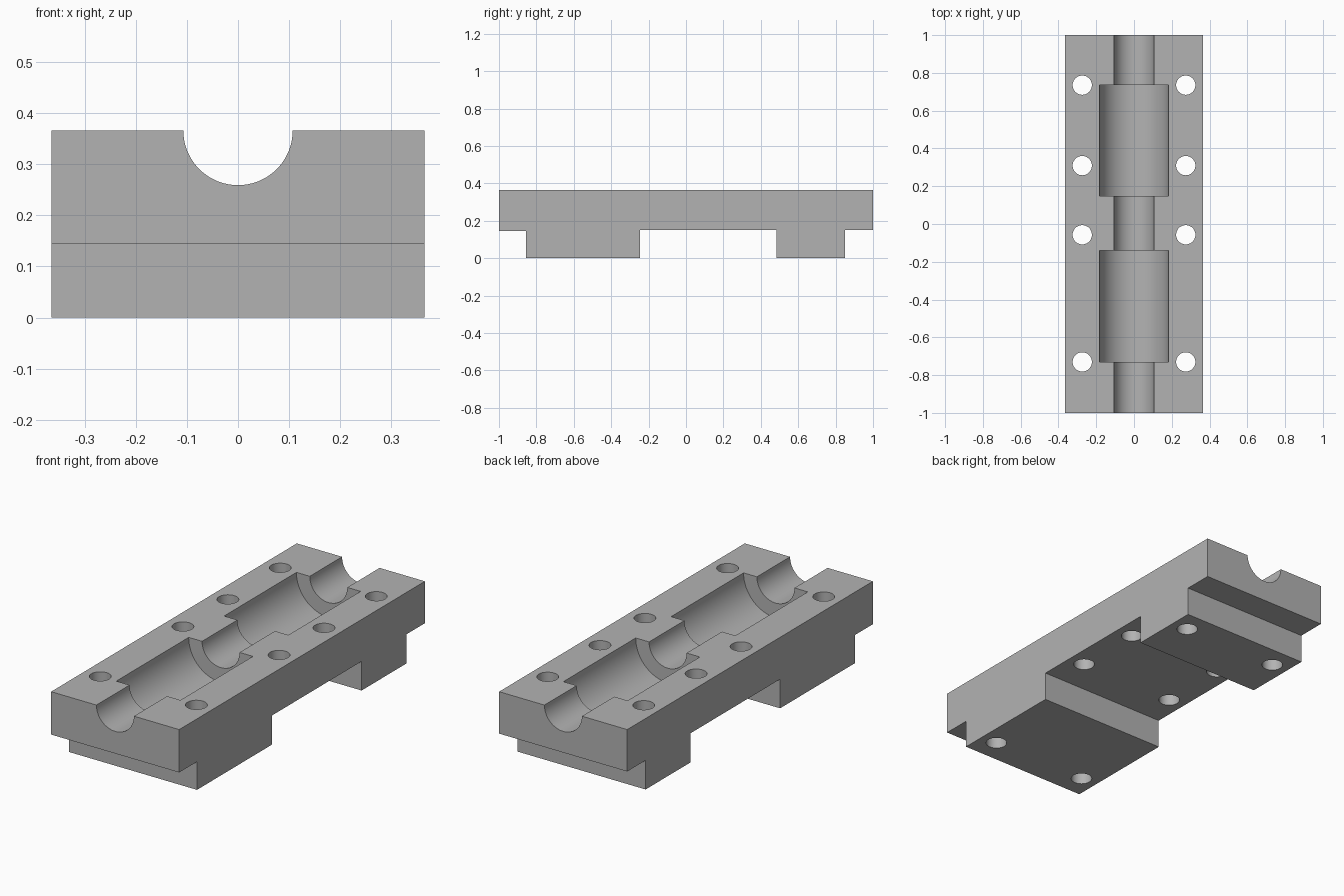
import bpy, bmesh
from math import radians
from mathutils import Matrix

cube = bpy.data.objects.get("Cube")
if cube:
    bpy.data.objects.remove(cube, do_unlink=True)

HALF_W, TOP = 0.365, 0.366

grey = bpy.data.materials.new("plain grey")
grey.use_nodes = True
colour = (0.45, 0.45, 0.45, 1)
grey.diffuse_color = colour
grey.node_tree.nodes["Principled BSDF"].inputs["Base Color"].default_value = colour


def make_object(name, bm):
    bmesh.ops.recalc_face_normals(bm, faces=bm.faces)
    mesh = bpy.data.meshes.new(name)
    bm.to_mesh(mesh)
    bm.free()
    mesh.materials.append(grey)
    obj = bpy.data.objects.new(name, mesh)
    bpy.context.collection.objects.link(obj)
    return obj


def cylinder(name, radius, length, matrix, sides):
    bm = bmesh.new()
    bmesh.ops.create_cone(bm, cap_ends=True, segments=sides, radius1=radius,
                          radius2=radius, depth=length, matrix=matrix)
    return make_object(name, bm)


def groove(name, radius, y0, y1):
    place = Matrix.Translation((0, (y0 + y1) / 2, TOP)) @ Matrix.Rotation(radians(90), 4, "X")
    return cylinder(name, radius, y1 - y0, place, 96)


# Bearing block: side profile with two feet, extruded across the width
profile = [(-1, 0.145), (-0.855, 0.145), (-0.855, 0), (-0.245, 0),
           (-0.245, 0.15), (0.485, 0.15), (0.485, 0), (0.85, 0),
           (0.85, 0.15), (1, 0.15), (1, TOP), (-1, TOP)]
bm = bmesh.new()
side = bm.faces.new([bm.verts.new((-HALF_W, y, z)) for y, z in profile])
wall = bmesh.ops.extrude_face_region(bm, geom=[side])
bmesh.ops.translate(bm, vec=(2 * HALF_W, 0, 0),
                    verts=[v for v in wall["geom"] if isinstance(v, bmesh.types.BMVert)])
block = make_object("bearing_block", bm)

# Cutters: shaft channel, two bearing pockets, and mirrored bolt holes
cutters = [groove("shaft_channel_cutter", 0.107, -1.1, 1.1),
           groove("front_pocket_cutter", 0.183, -0.73, -0.14),
           groove("back_pocket_cutter", 0.183, 0.148, 0.737)]
for y in (-0.73, -0.057, 0.309, 0.735):
    for x in (-0.274, 0.274):
        cutters.append(cylinder("bolt_hole_cutter", 0.051, 1,
                                Matrix.Translation((x, y, 0.2)), 48))

bpy.context.view_layer.objects.active = block
block.select_set(True)
for cutter in cutters:
    cut = block.modifiers.new("cut", "BOOLEAN")
    cut.operation = "DIFFERENCE"
    cut.solver = "EXACT"
    cut.object = cutter
    bpy.ops.object.modifier_apply(modifier=cut.name)
    bpy.data.objects.remove(cutter, do_unlink=True)

# Smooth curved walls, crisp edges
bpy.ops.object.shade_smooth_by_angle(angle=radians(30))
